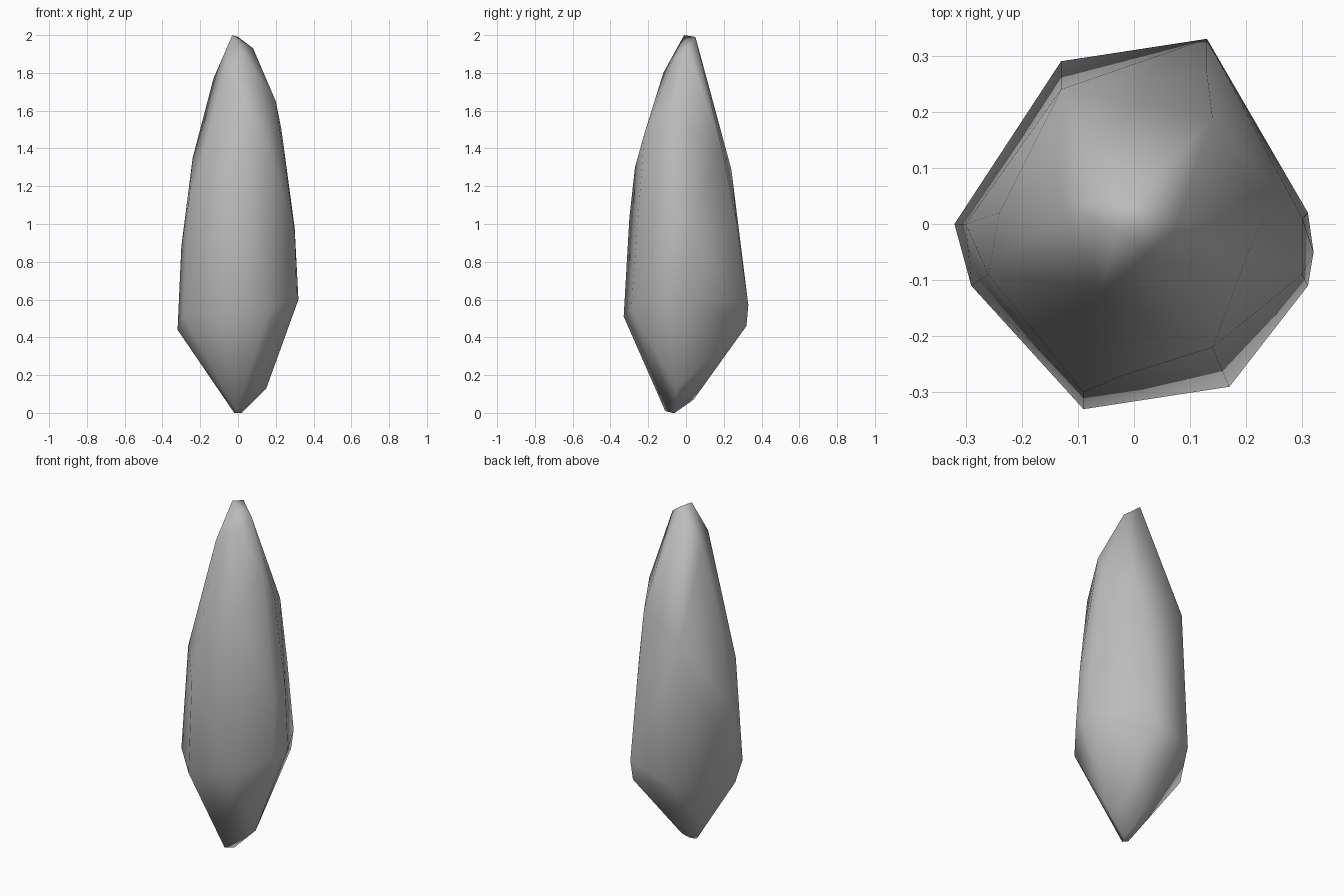
import bpy
import bmesh
from mathutils import Vector

default_cube = bpy.data.objects.get("Cube")
if default_cube:
    bpy.data.objects.remove(default_cube, do_unlink=True)


def make_material(name, colour):
    material = bpy.data.materials.new(name)
    material.use_nodes = True
    material.diffuse_color = colour
    shader = next(n for n in material.node_tree.nodes if n.type == "BSDF_PRINCIPLED")
    shader.inputs["Base Color"].default_value = colour
    return material


def build_stone(name, rings, material):
    """Wrap a tight skin round rings of corner points given in centimetres."""
    mesh_builder = bmesh.new()
    for ring in rings:
        for corner in ring:
            mesh_builder.verts.new(Vector(corner) / 100)
    hull = bmesh.ops.convex_hull(mesh_builder, input=mesh_builder.verts)
    unused = [v for v in hull["geom_interior"] if isinstance(v, bmesh.types.BMVert)]
    bmesh.ops.delete(mesh_builder, geom=unused, context="VERTS")
    bmesh.ops.recalc_face_normals(mesh_builder, faces=mesh_builder.faces)
    for face in mesh_builder.faces:
        face.smooth = True
    mesh = bpy.data.meshes.new(name)
    mesh_builder.to_mesh(mesh)
    mesh_builder.free()
    mesh.materials.append(material)
    stone = bpy.data.objects.new(name, mesh)
    bpy.context.scene.collection.objects.link(stone)
    return stone


# Blunt root the stone stands on
root = [(-1, -11, 1), (2, -6, 0), (-2, -7, 0), (0, 4, 7), (15, -5, 13), (-8, -5, 9)]

# Widest belt, with a slightly chipped front edge
belt = [(-9, -33, 51), (17, -29, 55), (31, -11, 62), (32, -5, 60), (31, 2, 62),
        (13, 33, 57), (-13, 29, 46), (-32, 0, 44), (-29, -11, 52), (12, 32, 46)]

# Long tapering shaft
shaft = [(-9, -30, 103), (-2, -27, 130), (14, -22, 148), (30, -9, 95), (30, 1, 98),
         (13, 27, 100), (-13, 24, 129), (-30, 0, 88), (-26, -9, 112), (-24, 2, 135)]

# Faceted shoulder narrowing to an off-centre tip
shoulder = [(23, 1, 150), (20, -6, 165), (14, 19, 140), (-13, 3, 177), (-6, -12, 180)]
tip = [(-3, -1, 200), (0, 5, 199), (8, 1, 193), (5, -7, 187)]

stone_grey = make_material("stone grey", (0.5, 0.5, 0.5, 1))
build_stone("pointed_stone", [root, belt, shaft, shoulder, tip], stone_grey)
